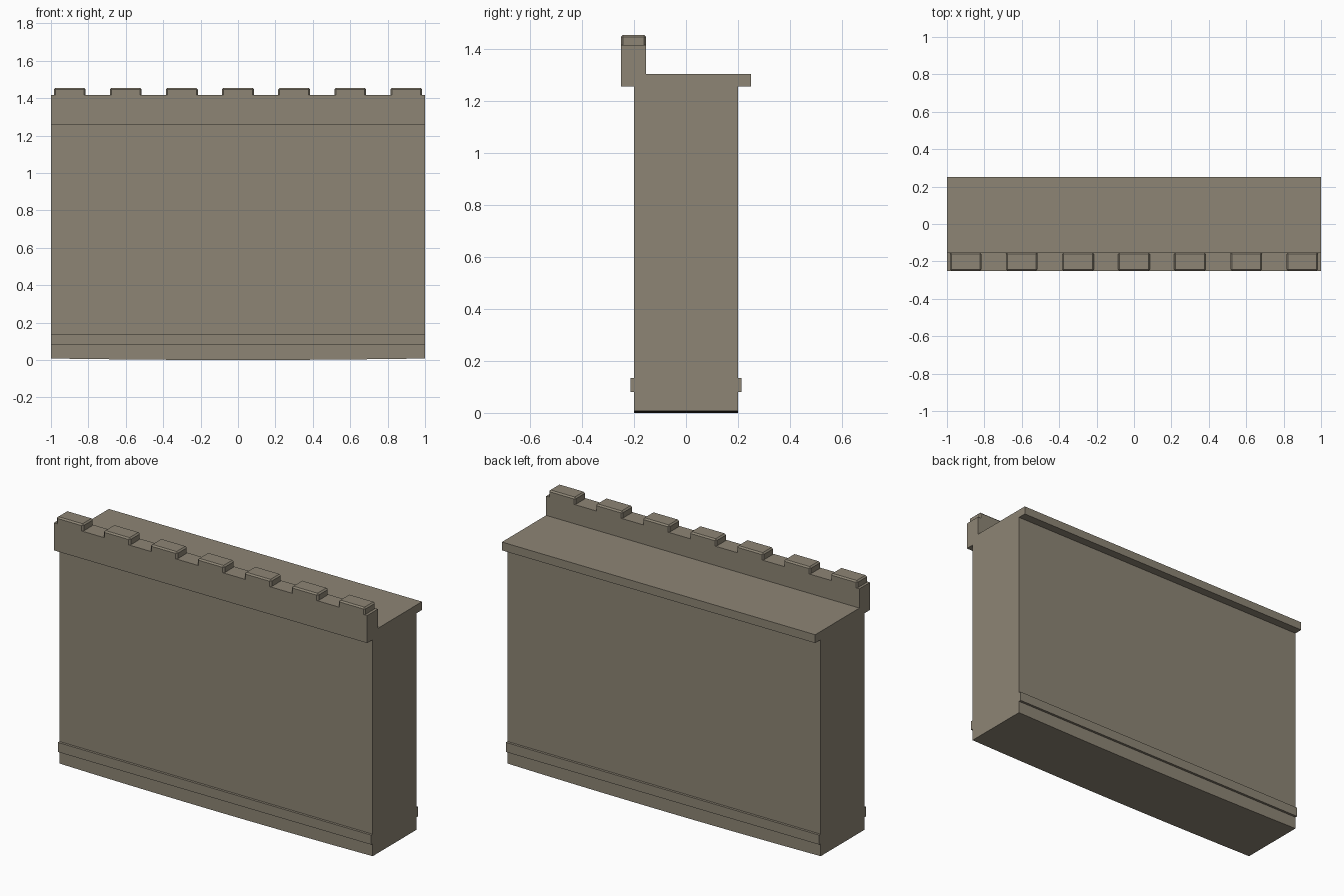
import bpy, bmesh
from mathutils import Vector

cube = bpy.data.objects.get("Cube")
if cube:
    bpy.data.objects.remove(cube, do_unlink=True)

# Single stone colour
stone = bpy.data.materials.new("warm grey stone")
stone.use_nodes = True
colour = (0.268, 0.235, 0.178, 1)
stone.diffuse_color = colour
bsdf = stone.node_tree.nodes["Principled BSDF"]
bsdf.inputs["Base Color"].default_value = colour
bsdf.inputs["Roughness"].default_value = 0.9


def finish(bm, name):
    bmesh.ops.recalc_face_normals(bm, faces=bm.faces)
    mesh = bpy.data.meshes.new(name)
    bm.to_mesh(mesh)
    bm.free()
    mesh.materials.append(stone)
    obj = bpy.data.objects.new(name, mesh)
    bpy.context.collection.objects.link(obj)
    return obj


def extrude_profile(name, points, cuts=1):
    """Sweep a (y, z) outline along the full length of the wall."""
    bm = bmesh.new()
    face = bm.faces.new([bm.verts.new((-1, y, z)) for y, z in points])
    end = [face]
    for _ in range(cuts):
        result = bmesh.ops.extrude_face_region(bm, geom=end)
        verts = [g for g in result["geom"] if isinstance(g, bmesh.types.BMVert)]
        bmesh.ops.translate(bm, verts=verts, vec=Vector((2 / cuts, 0, 0)))
        old, end = end, [g for g in result["geom"] if isinstance(g, bmesh.types.BMFace)]
        if old[0].is_valid and old[0] is not face:
            bm.faces.remove(old[0])
    return finish(bm, name)


def rectangle(y0, y1, z0, z1):
    return [(y0, z0), (y1, z0), (y1, z1), (y0, z1)]


# Main wall, its foot sagging slightly toward the middle
wall = extrude_profile("wall_body", rectangle(-0.2, 0.2, 0, 1.257), cuts=10)
for v in wall.data.vertices:
    if v.co.z < 0.1:
        v.co.z = 0.008 * v.co.x ** 2

# Trim bands near the foot, front and back
for name, side in (("front", -1), ("back", 1)):
    extrude_profile(name + "_trim_band",
                    rectangle(side * 0.195, side * 0.214, 0.08, 0.135))

# Walkway slab and parapet in one outline
extrude_profile("walkway_and_parapet", [
    (-0.25, 1.257), (0.25, 1.257), (0.25, 1.305),
    (-0.153, 1.305), (-0.153, 1.416), (-0.25, 1.416)])

# Row of low merlons with chamfered tops and corners
for i in range(7):
    bm = bmesh.new()
    bmesh.ops.create_cube(bm, size=1)
    for v in bm.verts:
        v.co = Vector((v.co.x * 0.17 + (i - 3) * 0.3,
                       v.co.y * 0.097 - 0.2015,
                       1.455 if v.co.z > 0 else 1.412))
    edges = [e for e in bm.edges if max(v.co.z for v in e.verts) > 1.44]
    bmesh.ops.bevel(bm, geom=edges, offset=0.008, segments=1,
                    affect='EDGES', profile=0.5)
    finish(bm, f"merlon_{i + 1}")
